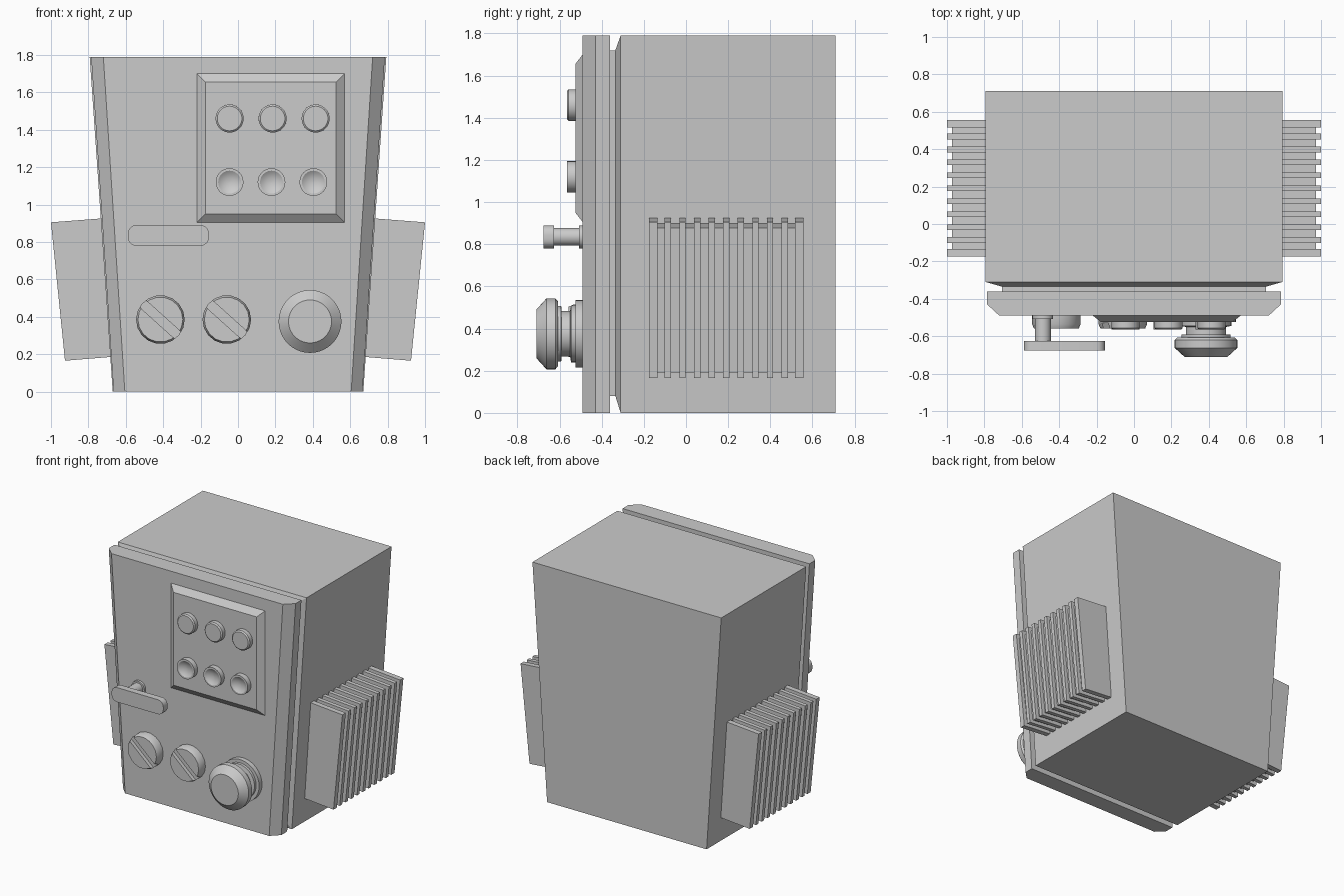
import bpy, bmesh, math
from mathutils import Matrix

cube = bpy.data.objects.get("Cube")
if cube:
    bpy.data.objects.remove(cube, do_unlink=True)

# One plain grey for the whole cabinet
grey = bpy.data.materials.new("plain grey")
grey.use_nodes = True
GREY = (0.6, 0.6, 0.6, 1)
grey.diffuse_color = GREY
grey.node_tree.nodes["Principled BSDF"].inputs["Base Color"].default_value = GREY


def finish(bm, name, smooth=False):
    bmesh.ops.recalc_face_normals(bm, faces=bm.faces)
    mesh = bpy.data.meshes.new(name)
    bm.to_mesh(mesh)
    bm.free()
    mesh.materials.append(grey)
    obj = bpy.data.objects.new(name, mesh)
    bpy.context.collection.objects.link(obj)
    bpy.ops.object.select_all(action='DESELECT')
    obj.select_set(True)
    bpy.context.view_layer.objects.active = obj
    if smooth:
        bpy.ops.object.shade_smooth_by_angle(angle=math.radians(30))
    return obj


def loft(name, rings, smooth=False):
    """Skin a stack of equal-length point rings and cap both ends."""
    bm = bmesh.new()
    loops = [[bm.verts.new(p) for p in ring] for ring in rings]
    n = len(loops[0])
    for a, b in zip(loops, loops[1:]):
        for i in range(n):
            j = (i + 1) % n
            bm.faces.new((a[i], a[j], b[j], b[i]))
    bm.faces.new(loops[0])
    bm.faces.new(loops[-1])
    return finish(bm, name, smooth)


def trapezoid(y, bottom, top, z0, z1):
    return [(-bottom, y, z0), (bottom, y, z0), (top, y, z1), (-top, y, z1)]


def rectangle(y, x0, x1, z0, z1):
    return [(x0, y, z0), (x1, y, z0), (x1, y, z1), (x0, y, z1)]


def turned(name, x, z, profile, sides=32):
    """Turn (radius, y) points around a front-to-back axis."""
    angles = [math.tau * i / sides for i in range(sides)]
    rings = [[(x + r * math.cos(a), y, z + r * math.sin(a)) for a in angles]
             for r, y in profile]
    return loft(name, rings, True)


# Tapered cabinet with a recessed front neck
loft("cabinet_body", [
    trapezoid(0.71, 0.67, 0.793, 0, 1.79),
    trapezoid(-0.31, 0.67, 0.793, 0, 1.79),
    trapezoid(-0.335, 0.60, 0.705, 0.08, 1.72),
    trapezoid(-0.37, 0.60, 0.705, 0.08, 1.72)])

# Door with chamfered sides
loft("front_door", [
    trapezoid(-0.36, 0.665, 0.785, 0, 1.79),
    trapezoid(-0.43, 0.665, 0.785, 0, 1.79),
    trapezoid(-0.49, 0.605, 0.72, 0, 1.79)])

# Raised button panel
loft("button_panel", [
    rectangle(-0.48, -0.22, 0.57, 0.905, 1.70),
    rectangle(-0.49, -0.22, 0.57, 0.905, 1.70),
    rectangle(-0.525, -0.175, 0.525, 0.95, 1.655)])

# Flat upper buttons and dished lower buttons
for i in range(3):
    turned(f"upper_button_{i + 1}", -0.045 + 0.23 * i, 1.46,
           [(0.075, -0.52), (0.075, -0.557), (0.066, -0.565)])
    turned(f"lower_button_{i + 1}", -0.045 + 0.224 * i, 1.12,
           [(0.074, -0.52), (0.074, -0.565), (0.061, -0.565),
            (0.045, -0.554), (0.022, -0.547), (0.004, -0.545)])

# Door handle: stem and rounded bar
turned("handle_stem", -0.487, 0.835,
       [(0.055, -0.48), (0.055, -0.507), (0.042, -0.507), (0.042, -0.635)], 24)
bm = bmesh.new()
bmesh.ops.create_cube(bm, size=1, matrix=Matrix.Translation((-0.372, -0.65, 0.835))
                      @ Matrix.Diagonal((0.434, 0.05, 0.11, 1)))
corners = [e for e in bm.edges if abs(e.verts[0].co.y - e.verts[1].co.y) > 0.01]
bmesh.ops.bevel(bm, geom=corners, offset=0.045, segments=5, profile=0.5, affect='EDGES')
finish(bm, "handle_bar", True)

# Slotted rotary knobs
for side, x in (("right", -0.415), ("left", -0.06)):
    knob = turned(f"{side}_knob", x, 0.385,
                  [(0.13, -0.48), (0.13, -0.535), (0.12, -0.558)], 18)
    bm = bmesh.new()
    bmesh.ops.create_cube(bm, size=1, matrix=Matrix.Translation((x, -0.56, 0.385))
                          @ Matrix.Rotation(math.radians(42), 4, 'Y')
                          @ Matrix.Diagonal((0.4, 0.06, 0.05, 1)))
    cutter = finish(bm, "slot_cutter")
    cutter.hide_render = True
    slot = knob.modifiers.new("slot", 'BOOLEAN')
    slot.operation = 'DIFFERENCE'
    slot.solver = 'EXACT'
    slot.object = cutter
    bpy.context.view_layer.objects.active = knob
    bpy.ops.object.modifier_apply(modifier=slot.name)
    bpy.data.objects.remove(cutter, do_unlink=True)

# Mushroom push button
turned("stop_button", 0.385, 0.375,
       [(0.16, -0.48), (0.16, -0.525), (0.135, -0.525), (0.135, -0.545),
        (0.108, -0.55), (0.108, -0.59), (0.132, -0.592), (0.132, -0.608),
        (0.155, -0.608), (0.168, -0.62), (0.168, -0.662), (0.115, -0.71)], 40)


# Cooling fins on both sides, leaning with the walls
def fin_outline(s, y, inset):
    return [(s * 0.60, y, 0.192 + inset), (s * (0.925 - inset), y, 0.165 + inset),
            (s * (1.0 - inset), y, 0.905 - inset), (s * 0.70, y, 0.928 - inset)]


for side, s in (("left", 1), ("right", -1)):
    loft(f"{side}_fin_core", [fin_outline(s, -0.16, 0.027), fin_outline(s, 0.54, 0.027)])
    for i in range(11):
        y = -0.155 + 0.0692 * i
        half = 0.02 if i in (0, 10) else 0.015
        loft(f"{side}_fin_{i + 1}", [fin_outline(s, y - half, 0), fin_outline(s, y + half, 0)])
